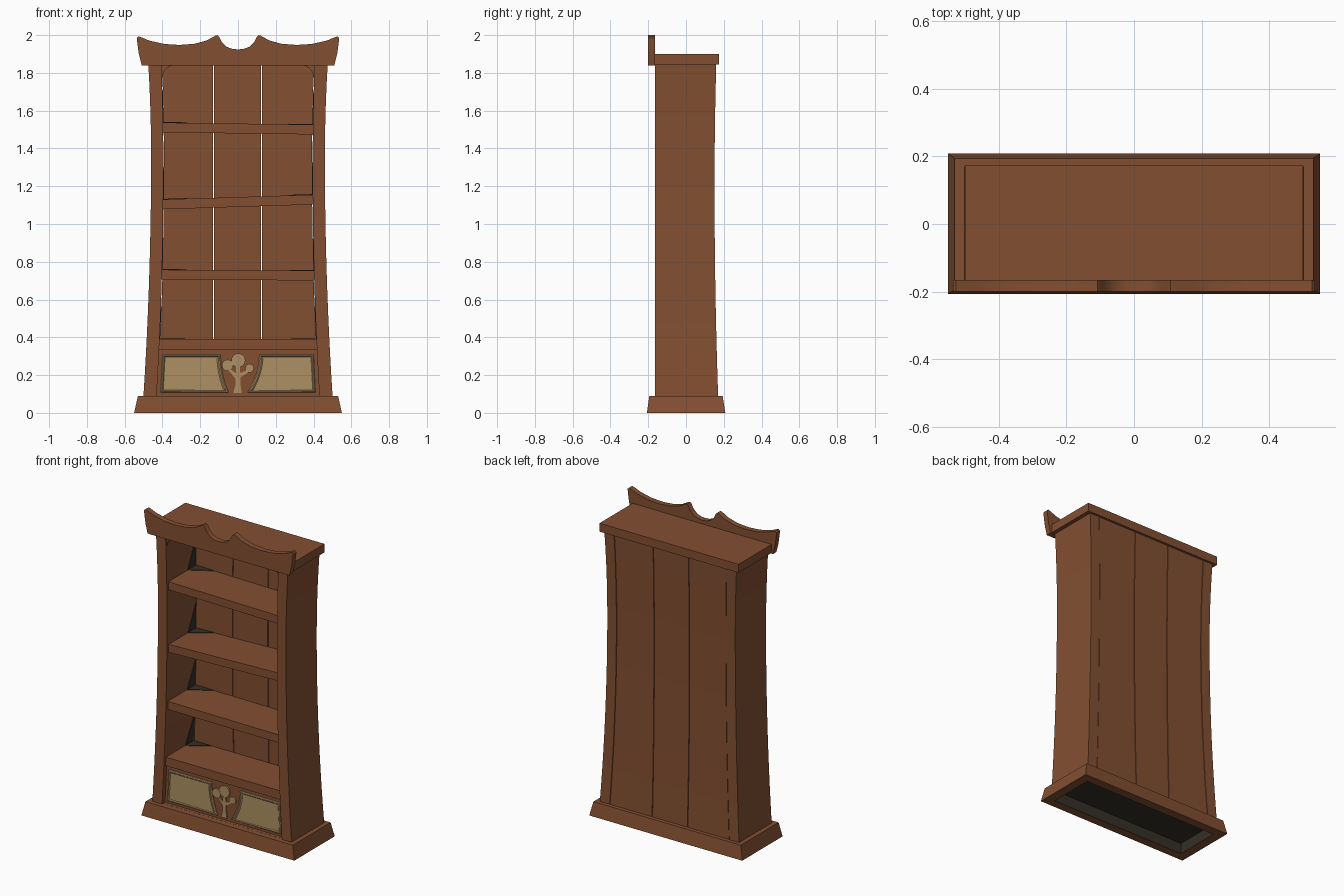
import bpy, bmesh, math

if "Cube" in bpy.data.objects:
    bpy.data.objects.remove(bpy.data.objects["Cube"])


def material(name, rgb):
    m = bpy.data.materials.new(name)
    m.diffuse_color = (*rgb, 1)
    m.use_nodes = True
    m.node_tree.nodes["Principled BSDF"].inputs["Base Color"].default_value = m.diffuse_color
    return m


WOOD = material("brown wood", (0.226, 0.078, 0.031))
CREAM = material("pale carved wood", (0.42, 0.28, 0.125))
DARK = material("dark grey stain", (0.035, 0.028, 0.02))


def finish(bm, name, mat, smooth=False):
    bmesh.ops.recalc_face_normals(bm, faces=bm.faces)
    me = bpy.data.meshes.new(name)
    bm.to_mesh(me)
    bm.free()
    me.materials.append(mat)
    ob = bpy.data.objects.new(name, me)
    bpy.context.collection.objects.link(ob)
    if smooth:
        bpy.ops.object.select_all(action='DESELECT')
        ob.select_set(True)
        bpy.context.view_layer.objects.active = ob
        bpy.ops.object.shade_smooth_by_angle(angle=math.radians(30))
    return ob


def loft(name, rings, mat, loop=False, smooth=False):
    """Skin a row of closed rings; loop joins the last ring to the first."""
    bm = bmesh.new()
    vs = [[bm.verts.new(p) for p in r] for r in rings]
    n, k = len(rings[0]), len(rings)
    for i in range(k if loop else k - 1):
        a, b = vs[i], vs[(i + 1) % k]
        for j in range(n):
            bm.faces.new((a[j], a[(j + 1) % n], b[(j + 1) % n], b[j]))
    if not loop:
        bm.faces.new(vs[0])
        bm.faces.new(vs[-1])
    return finish(bm, name, mat, smooth)


def rect(x0, x1, y0, y1, z):
    return [(x0, y0, z), (x1, y0, z), (x1, y1, z), (x0, y1, z)]


def plate(name, outline, y0, y1, mat, smooth=False):
    """Extrude an x-z outline from y0 to y1."""
    return loft(name, [[(x, y, z) for x, z in outline] for y in (y0, y1)], mat, smooth=smooth)


# Waisted cabinet outline as functions of height
def waist(z, mid, base, low, high):
    return base + (low if z < mid else high) * (z - mid) ** 2


def outer(z): return waist(z, 1.35, 0.460, 0.0255, 0.06)
def inner(z): return waist(z, 1.30, 0.395, 0.0245, 0.035)
def back(z): return waist(z, 1.20, 0.151, 0.0155, 0.022)


ZS = [0.09 + 1.755 * i / 16 for i in range(17)]

# Flared plinth: open frame, dark inside, with a dark floor
plinth = loft("plinth", [rect(-.55, .55, -.207, .208, 0), rect(-.53, .53, -.194, .194, .09),
                         rect(-.49, .49, -.15, .15, .09), rect(-.49, .49, -.15, .15, 0)], WOOD, loop=True)
plinth.data.materials.append(DARK)
for f in plinth.data.polygons:
    if abs(f.normal.z) < .01 and abs(f.center.x) < .495 and abs(f.center.y) < .16:
        f.material_index = 1
loft("plinth_floor", [rect(-.495, .495, -.155, .155, z) for z in (.07, .089)], DARK)
loft("plinth_floor_top", [rect(-.495, .495, -.155, .155, z) for z in (.0892, .0905)], WOOD)

for s, side in ((-1, "left"), (1, "right")):
    # Side walls
    loft(side + "_wall", [rect(s * inner(z), s * outer(z), -.165, back(z), z) for z in ZS],
         WOOD, smooth=True)
    # Rounded bracket filling the top corner of the opening
    arc = [(s * (.335 + .065 * math.sin(a)), 1.775 + .065 * math.cos(a))
           for a in [math.pi / 2 * i / 8 for i in range(9)]]
    plate(side + "_corner_bracket", arc + [(s * .41, 1.775), (s * .41, 1.845), (s * .335, 1.845)],
          -.155, -.13, WOOD)

# Back boards with thin gaps between them
EDGES = [(lambda z: .003 - inner(z), lambda z: -.132), (lambda z: -.128, lambda z: .122),
         (lambda z: .126, lambda z: inner(z) - .003)]
for i, (a, b) in enumerate(EDGES):
    loft("back_board_%d" % (i + 1), [rect(a(z), b(z), back(z) - .02, back(z) - .001, z) for z in ZS],
         WOOD, smooth=True)

# Crooked shelves: bottom height at the left and right ends
for i, (zl, zr, h, w) in enumerate([(.335, .335, .057, .418), (.706, .701, .052, .402),
                                    (1.078, 1.103, .052, .397), (1.485, 1.474, .052, .398)]):
    plate("shelf_%d" % (i + 1), [(-w, zl), (w, zr), (w, zr + h), (-w, zl + h)], -.147, .135, WOOD)
    # Thin dark patches in the rear corners, on the shelf and up the wall
    for s, z in ((-1, zl + h), (1, zr + h)):
        e = inner(z + .05) - .002
        slope = (zl - zr) / (2 * w) * s * .13
        loft("shelf_stain", [[(s * e, .132, z + d), (s * (e - .13), .132, z + d + slope),
                              (s * e, .05, z + d)] for d in (-.002, .003)], DARK)
        loft("wall_stain", [[(s * (inner(z) + d), .132, z), (s * (inner(z) + d), .05, z),
                             (s * (inner(z + .17) + d), .132, z + .17)] for d in (-.003, .003)], DARK)

# Lower front panel
plate("lower_front", [(-.432, .09), (.432, .09), (.42, .34), (-.42, .34)], -.135, -.115, WOOD)


# Pale framed panels with a curved inner edge
def carved_panel(name, s, top, flare):
    pts = [(s * (top - flare * t * t), .310 - .202 * t) for t in [i / 8 for i in range(9)]]
    ob = plate(name, pts + [(s * .410, .108), (s * .400, .310)], -.141, -.13, CREAM)
    bm = bmesh.new()
    bm.from_mesh(ob.data)
    front = [min(bm.faces, key=lambda f: f.calc_center_median().y)]
    for width, depth in ((.006, .005), (.007, 0), (.007, -.005)):
        bmesh.ops.inset_region(bm, faces=front, thickness=width, depth=depth)
    bm.to_mesh(ob.data)
    bm.free()


carved_panel("left_panel", -1, .092, .042)
carved_panel("right_panel", 1, .113, .063)

# Tree emblem: trunk, two branches and round crowns
plate("tree_trunk", [(-.025, .105), (.02, .105), (.013, .15), (.013, .19), (.03, .215), (.012, .212),
                     (.01, .26), (-.008, .26), (-.012, .21), (-.045, .235), (-.05, .225),
                     (-.012, .18), (-.012, .15)], -.142, -.13, CREAM)
plate("tree_branch", [(.005, .185), (.055, .215), (.05, .228), (.005, .205)], -.1415, -.13, CREAM)
for i, (x, z, r) in enumerate([(.002, .278, .037), (-.055, .252, .03), (.061, .236, .023)]):
    plate("tree_crown_%d" % (i + 1),
          [(x + r * math.cos(math.tau * k / 20), z + r * math.sin(math.tau * k / 20)) for k in range(20)],
          -.144 - .001 * i, -.13, CREAM, smooth=True)

# Top slab
loft("top_slab", [rect(-.5, .5, -.166, .174, z) for z in (1.845, 1.9)], WOOD)

# Scrolled crest board on the front
half = [(-.51, 1.84), (-.525, 1.90), (-.534, 1.965), (-.535, 1.985), (-.527, 1.993), (-.51, 1.988),
        (-.47, 1.971), (-.39, 1.953), (-.31, 1.948), (-.23, 1.954), (-.165, 1.972), (-.12, 1.997),
        (-.108, 2.0), (-.10, 1.992), (-.087, 1.965), (-.06, 1.938), (-.03, 1.927)]
plate("crest_board", half + [(0, 1.924)] + [(-x, z) for x, z in reversed(half)],
      -.2, -.165, WOOD, smooth=True)
